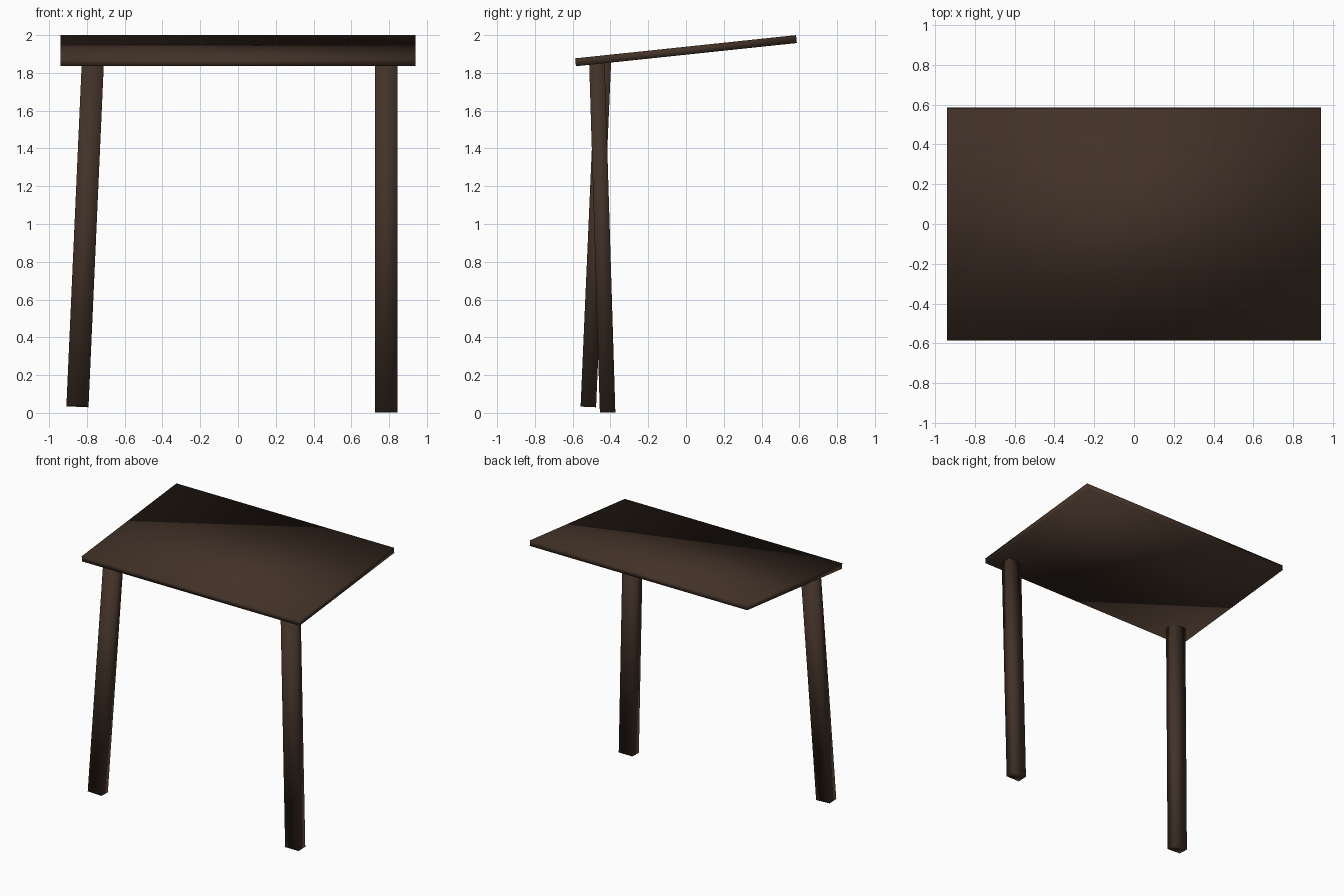
import bpy, math
from mathutils import Vector, Matrix

if "Cube" in bpy.data.objects:
    bpy.data.objects.remove(bpy.data.objects["Cube"])

wood = bpy.data.materials.new("dark brown wood")
wood.diffuse_color = (0.055, 0.032, 0.021, 1)
wood.use_nodes = True
wood.node_tree.nodes["Principled BSDF"].inputs["Base Color"].default_value = wood.diffuse_color


def box(name, size, matrix):
    """Smooth-shaded box of the given size, placed by a matrix."""
    bpy.ops.mesh.primitive_cube_add(size=1)
    ob = bpy.context.object
    ob.name = name
    ob.data.transform(matrix @ Matrix.Diagonal((*size, 1)))
    ob.data.materials.append(wood)
    ob.data.shade_smooth()
    return ob


def leg(name, bottom, top):
    """Leaning rectangular post between two centre points."""
    a, b = Vector(bottom), Vector(top)
    z = (b - a).normalized()
    y = z.cross(Vector((1, 0, 0))).normalized()
    x = y.cross(z)
    rot = Matrix((x, y, z)).transposed().to_4x4()
    box(name, (0.117, 0.082, (b - a).length),
        Matrix.Translation((a + b) / 2) @ rot)


# Tilted board, higher at the back
box("table_top", (1.88, 1.176, 0.042),
    Matrix.Translation((0, 0, 1.9175)) @ Matrix.Rotation(math.radians(6), 4, 'X'))

# Two uneven front legs, ending inside the board
leg("left_leg", (-0.85, -0.517, 0.034), (-0.768, -0.437, 1.868))
leg("right_leg", (0.785, -0.415, 0.002), (0.785, -0.472, 1.866))
